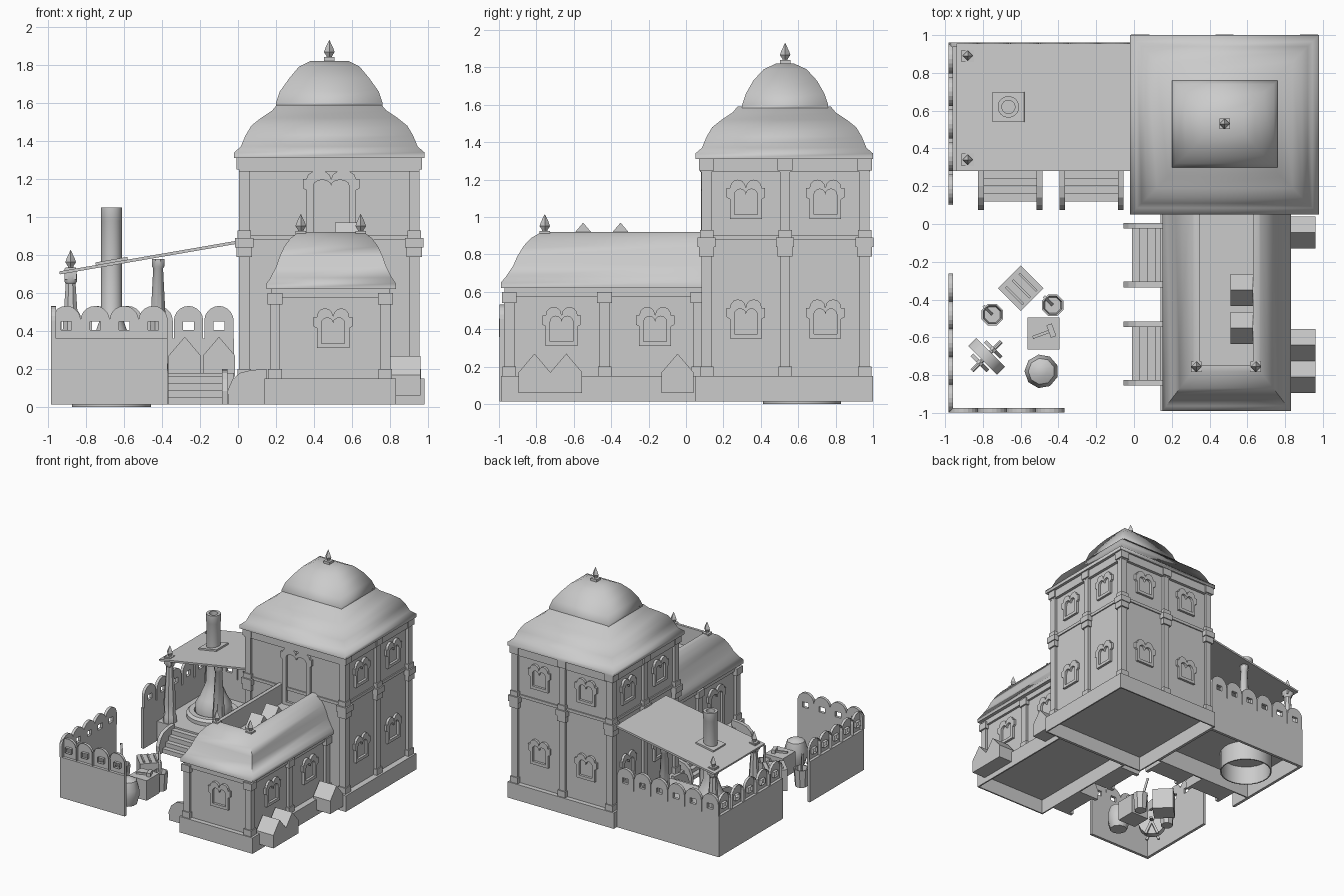
import bpy, bmesh, math
from mathutils import Matrix, Vector

cube = bpy.data.objects.get("Cube")
if cube:
    bpy.data.objects.remove(cube, do_unlink=True)

stone = bpy.data.materials.new("light_grey_stone")
stone.use_nodes = True
stone.use_backface_culling = True
GREY = (0.6, 0.6, 0.6, 1)
stone.diffuse_color = GREY
stone.node_tree.nodes["Principled BSDF"].inputs["Base Color"].default_value = GREY


def finish(name, bm, smooth=0):
    bmesh.ops.recalc_face_normals(bm, faces=bm.faces)
    mesh = bpy.data.meshes.new(name)
    bm.to_mesh(mesh)
    bm.free()
    return link(name, mesh, smooth)


def link(name, mesh, smooth=0):
    mesh.materials.clear()
    mesh.materials.append(stone)
    obj = bpy.data.objects.new(name, mesh)
    bpy.context.collection.objects.link(obj)
    if smooth:
        bpy.ops.object.select_all(action='DESELECT')
        obj.select_set(True)
        bpy.context.view_layer.objects.active = obj
        bpy.ops.object.shade_smooth_by_angle(angle=math.radians(smooth))
    return obj


def box(name, x, y, z, matrix=Matrix()):
    """Box from three (low, high) ranges."""
    bm = bmesh.new()
    mid = Vector([(a + b) / 2 for a, b in (x, y, z)])
    size = Matrix.Diagonal([b - a for a, b in (x, y, z)] + [1])
    bmesh.ops.create_cube(bm, size=1, matrix=matrix @ Matrix.Translation(mid) @ size)
    return finish(name, bm)


def block(name, x, y, z0, z1, half):
    return box(name, (x - half, x + half), (y - half, y + half), (z0, z1))


def loft(name, rings, smooth=0):
    """Skin closed rings of points and cap both ends."""
    bm = bmesh.new()
    loops = [[bm.verts.new(p) for p in ring] for ring in rings]
    n = len(loops[0])
    for low, high in zip(loops, loops[1:]):
        for i in range(n):
            j = (i + 1) % n
            bm.faces.new((low[i], low[j], high[j], high[i]))
    bm.faces.new(loops[0])
    bm.faces.new(loops[-1])
    return finish(name, bm, smooth)


def rect(x0, x1, y0, y1, z):
    return [(x0, y0, z), (x1, y0, z), (x1, y1, z), (x0, y1, z)]


def lathe(name, profile, sides, matrix, smooth=40):
    rings = []
    for r, z in profile:
        turn = [2 * math.pi * (i + 0.5) / sides for i in range(sides)]
        rings.append([matrix @ Vector((r * math.cos(t), r * math.sin(t), z)) for t in turn])
    return loft(name, rings, smooth)


def at(x, y, z=0, turn=0):
    return Matrix.Translation((x, y, z)) @ Matrix.Rotation(math.radians(turn), 4, 'Z')


def upright(x, y, z, turn):
    """Wall plane: local x runs along the wall, y up, z out (turn 0 faces -y)."""
    return at(x, y, z, turn) @ Matrix.Rotation(math.pi / 2, 4, 'X')


def plate(name, loops, depth, matrix, open_back=False):
    """Extruded flat outline; inner loops become holes."""
    curve = bpy.data.curves.new(name, 'CURVE')
    curve.dimensions, curve.fill_mode, curve.extrude = '2D', 'BOTH', depth / 2
    for loop in loops:
        spline = curve.splines.new('POLY')
        spline.points.add(len(loop) - 1)
        for point, (u, v) in zip(spline.points, loop):
            point.co = (u, v, 0, 1)
        spline.use_cyclic_u = True
    temp = bpy.data.objects.new(name + "_outline", curve)
    bpy.context.collection.objects.link(temp)
    mesh = bpy.data.meshes.new_from_object(temp.evaluated_get(bpy.context.evaluated_depsgraph_get()))
    bpy.data.objects.remove(temp, do_unlink=True)
    bm = bmesh.new()
    bm.from_mesh(mesh)
    bmesh.ops.remove_doubles(bm, verts=bm.verts, dist=1e-5)
    bmesh.ops.recalc_face_normals(bm, faces=bm.faces)
    for face in bm.faces:
        face.smooth = False
    for edge in bm.edges:
        edge.smooth = True
    if open_back:
        outer = [f for f in bm.faces if f.calc_center_median().z > depth * 0.45]
        bmesh.ops.delete(bm, geom=outer, context='FACES')
    bm.transform(matrix)
    bm.to_mesh(mesh)
    bm.free()
    return link(name, mesh)


def base(name, x, y, top):
    """Plinth, hollow underneath."""
    low, t = 0.015, 0.012
    inner = (x[0] + t, x[1] - t, y[0] + t, y[1] - t)
    loft(name, [rect(*inner, top - t), rect(*inner, low), rect(*x, *y, low), rect(*x, *y, top)])


def pillar(name, x, y, z0, z1):
    block(name + "_shaft", x, y, z0, z1, 0.027)
    block(name + "_foot", x, y, z0, z0 + 0.05, 0.036)
    block(name + "_cap", x, y, z1 - 0.06, z1, 0.04)


def finial(name, x, y, z):
    block(name + "_block", x, y, z, z + 0.045, 0.028)
    tip = [(0.014, 0.04), (0.014, 0.05), (0.028, 0.072), (0.02, 0.095), (0.001, 0.135)]
    lathe(name, tip, 4, at(x, y, z, 45), 0)


def window(name, x, y, z, turn, w=0.085, h=0.165):
    """Frame with shoulders and a scalloped head around a recessed pane."""
    def outline(w, h, shoulder, low, head):
        r = w / 2
        bumps = [(s * r + r * math.cos(t), h + head * math.sin(t))
                 for s in (1, -1) for t in [math.pi * k / 6 for k in range(7)][(s < 0):]]
        e = w + shoulder
        left = [(-e, h), (-e, h - 0.05), (-w, h - 0.06)] if shoulder else []
        right = [(-u, v) for u, v in reversed(left)]
        return bumps + left + [(-w, low), (w, low)] + right
    frame = [outline(w, h, 0.018, 0, 0.045), outline(w * 0.72, h - 0.035, 0, 0.025, 0.03)]
    plate(name, frame, 0.03, upright(x, y, z, turn))


# Tower: plinth, walls, bands
base("tower_plinth", (-0.02, 0.98), (0.05, 1), 0.15)
box("tower_walls", (0.03, 0.93), (0.1, 0.96), (0.15, 1.31))
box("tower_belt", (0.02, 0.94), (0.09, 0.97), (0.88, 0.905))
box("tower_cornice", (0.005, 0.955), (0.075, 0.985), (1.24, 1.31))

# Tower pillars in two storeys
for i, x in enumerate((0.033, 0.48, 0.927)):
    for j, y in enumerate((0.11, 0.53, 0.955)):
        if i == 1 and j < 2:
            continue
        pillar(f"tower_lower_pillar_{i}{j}", x, y, 0.15, 0.85)
        block(f"tower_pillar_band_{i}{j}", x, y, 0.84, 0.89, 0.048)
        pillar(f"tower_upper_pillar_{i}{j}", x, y, 0.88, 1.31)

# Tower windows and terrace door
for z in (0.35, 0.99):
    for y in (0.32, 0.745):
        window("tower_left_window", 0.935, y, z, 90)
        window("tower_right_window", 0.025, y, z, 270)
    for x in (0.26, 0.7):
        window("tower_back_window", x, 0.965, z, 180)
window("terrace_door", 0.49, 0.095, 0.76, 0, 0.13, 0.44)

# Tower roof: flared skirt and dome
skirt = [(0.5, 1.31), (0.5, 1.34), (0.465, 1.37), (0.44, 1.43), (0.41, 1.48),
         (0.36, 1.52), (0.3, 1.56), (0.275, 1.59)]
loft("tower_roof_skirt", [rect(0.48 - h, 0.48 + h, 0.55 - h, 0.5 + h, z) for h, z in skirt], 85)
dome = [(0.28, 0.23, 1.56), (0.28, 0.23, 1.6), (0.26, 0.21, 1.66), (0.21, 0.17, 1.73),
        (0.16, 0.115, 1.79), (0.1, 0.05, 1.82)]
loft("tower_dome", [rect(0.48 - a, 0.48 + a, 0.53 - b, 0.53 + b, z) for a, b, z in dome], 85)
finial("tower_finial", 0.48, 0.53, 1.795)

# House: plinth, walls, pillars
base("house_plinth", (0.14, 0.83), (-0.99, 0.05), 0.15)
box("house_walls", (0.19, 0.78), (-0.95, 0.11), (0.15, 0.61))
box("house_cornice", (0.175, 0.8), (-0.97, 0.1), (0.575, 0.62))
for x in (0.195, 0.775):
    for y in (-0.945, -0.435, 0.065):
        pillar("house_pillar", x, y, 0.15, 0.6)
window("house_front_window", 0.5, -0.955, 0.31, 0)
for y in (-0.665, -0.165):
    window("house_left_window", 0.785, y, 0.31, 90)
    window("house_door", 0.185, y, 0.15, 270, 0.1, 0.34)

# House roof with a sunken terrace
curve = [(0, 0.62), (0, 0.65), (0.12, 0.68), (0.3, 0.74), (0.4, 0.79), (0.55, 0.845),
         (0.75, 0.89), (0.95, 0.915), (1, 0.92)]
rings = [rect(0.15 + 0.17 * f, 0.83 - 0.17 * f, -0.99 + 0.22 * f, 0.1, z) for f, z in curve]
rings += [rect(0.35, 0.63, -0.75, 0.1, z) for z in (0.92, 0.76)]
loft("house_roof", rings, 70)
for x in (0.33, 0.645):
    finial("house_finial", x, -0.755, 0.88)

# Gabled crates
gable = [[(-0.085, 0), (0.085, 0), (0.085, 0.11), (0, 0.21), (-0.085, 0.11)]]
for y in (-0.81, -0.64, -0.045):
    plate("ground_crate", gable, 0.16, upright(0.88, y, 0.06, 90))
for y in (-0.55, -0.35):
    plate("terrace_crate", gable, 0.12, upright(0.57, y, 0.76, 90))
for x in (-0.28, -0.1):
    plate("shed_crate", gable, 0.13, upright(x, 0.85, 0.16, 0))

# Steps with curved cheeks
cheek = [[(0, 0), (0.2, 0), (0.205, 0.07), (0.18, 0.13), (0.14, 0.165), (0.08, 0.18), (0, 0.185)]]


def steps(name, x, y, turn, rise):
    stair = [(0, 0)]
    for k in range(4):
        d = 0.16 - 0.04 * k
        stair += [(d, rise * k / 4), (d, rise * (k + 1) / 4)]
    stair.append((0, rise))
    spot = upright(x, y, 0.015, turn)
    plate(name, [stair], 0.31, spot)
    for side in (-0.155, 0.155):
        plate(name + "_cheek", cheek, 0.03, spot @ Matrix.Translation((0, 0, side)))


for y in (-0.165, -0.685):
    steps("house_steps", 0.15, y, 180, 0.125)
for x in (-0.655, -0.225):
    steps("shed_steps", x, 0.28, 270, 0.15)

# Shed: floor, posts, sloping roof
base("shed_floor", (-0.98, -0.02), (0.28, 0.96), 0.18)
post = [(0.055, 0.18), (0.055, 0.23), (0.045, 0.25), (0.05, 0.34), (0.028, 0.65), (0.036, 0.66), (0.036, 0.7)]
for y in (0.34, 0.89):
    lathe("shed_outer_post", post, 8, at(-0.88, y))
    finial("shed_finial", -0.88, y, 0.69)
    block("shed_post_cap", -0.88, y, 0.67, 0.73, 0.032)
    lathe("shed_inner_post", [(r, z + (z > 0.5) * 0.08) for r, z in post], 8, at(-0.42, y))
slope = Matrix.Translation((-0.48, 0, 0.785)) @ Matrix.Rotation(-0.171, 4, 'Y')
box("shed_roof", (-0.465, 0.48), (0.28, 0.955), (-0.008, 0.008), slope)
box("chimney_plate", (-0.27, -0.1), (0.54, 0.7), (0, 0.022), slope)

# Forge hearth, hood and chimney
forge = at(-0.665, 0.62)
lathe("hearth", [(0.2, 0.16), (0.2, 0), (0.21, 0), (0.21, 0.21), (0.19, 0.23), (0.15, 0.23), (0.14, 0.21)],
      24, forge)
lathe("forge_hood", [(0.14, 0.22), (0.14, 0.29), (0.11, 0.34), (0.08, 0.41), (0.055, 0.48),
                     (0.055, 0.98), (0.057, 0.985), (0.057, 1.05), (0.035, 1.05), (0.035, 0.95)], 20, forge)


# Fences with arched, pierced merlons, open on the outer face
def fence(name, x, y, length, turn, open_back=True):
    spot = upright(x, y, 0.015, turn)
    box(name, (-length / 2, length / 2), (0, 0.345), (-0.012, 0.012), spot)
    count = round(length / 0.16)
    arc = [math.pi * k / 10 for k in range(11)]
    arch = [(0.077 * math.cos(t), 0.095 + 0.077 * math.sin(t)) for t in arc] + [(-0.077, 0), (0.077, 0)]
    hole = [(-0.028, 0.045), (0.028, 0.045), (0.028, 0.09), (-0.028, 0.09)]
    for k in range(count):
        u = (k + 0.5) * length / count - length / 2
        place = spot @ Matrix.Translation((u, 0.345, 0))
        plate(name + "_merlon", [arch, hole], 0.024, place, open_back)


fence("front_fence", -0.675, -0.985, 0.61, 0)
fence("yard_side_fence", -0.97, -0.63, 0.73, 270)
fence("shed_side_fence", -0.97, 0.53, 0.86, 270)
fence("back_fence", -0.5, 0.948, 0.96, 180, False)

# Yard: tool table, anvil block and hammer
table = at(-0.6, -0.34, 0.015, 45)
box("tool_table", (-0.085, 0.085), (-0.085, 0.085), (0, 0.18), table)
for u in (-0.05, 0, 0.05):
    box("table_tool", (u - 0.006, u + 0.006), (-0.07, 0.06), (0.18, 0.195), table)
work = at(-0.48, -0.58, 0.015)
box("work_block", (-0.085, 0.085), (-0.085, 0.085), (0, 0.17), work)
hammer = work @ at(0, 0, 0.17, 20)
box("hammer_handle", (-0.06, 0.05), (-0.008, 0.008), (0, 0.015), hammer)
box("hammer_head", (0.03, 0.06), (-0.035, 0.035), (0, 0.03), hammer)

# Yard: barrel, buckets and grindstone
lathe("barrel", [(0.07, 0), (0.09, 0.07), (0.09, 0.13), (0.07, 0.2), (0.03, 0.22)], 9, at(-0.49, -0.78, 0.015))
for x, y in ((-0.75, -0.48), (-0.43, -0.43)):
    lathe("bucket", [(0.05, 0), (0.062, 0.15), (0.052, 0.15), (0.045, 0.1)], 8, at(x, y, 0.015))
    lean = at(x, y, 0.08, 135) @ Matrix.Rotation(0.25, 4, 'Y')
    box("bucket_rod", (-0.008, 0.008), (-0.008, 0.008), (0, 0.24), lean)
grinder = at(-0.78, -0.7, 0.14, 45)
axle = grinder @ Matrix.Rotation(math.pi / 2, 4, 'Y')
lathe("grindstone", [(0.11, -0.03), (0.11, 0.03)], 16, axle)
lathe("grindstone_axle", [(0.012, -0.11), (0.012, 0.11)], 8, axle)
for u in (-0.05, 0.05):
    for tilt in (-0.4, 0.4):
        leg = grinder @ Matrix.Translation((u, 0, 0)) @ Matrix.Rotation(tilt, 4, 'X')
        box("grindstone_leg", (-0.01, 0.01), (-0.01, 0.01), (-0.13, 0.02), leg)
